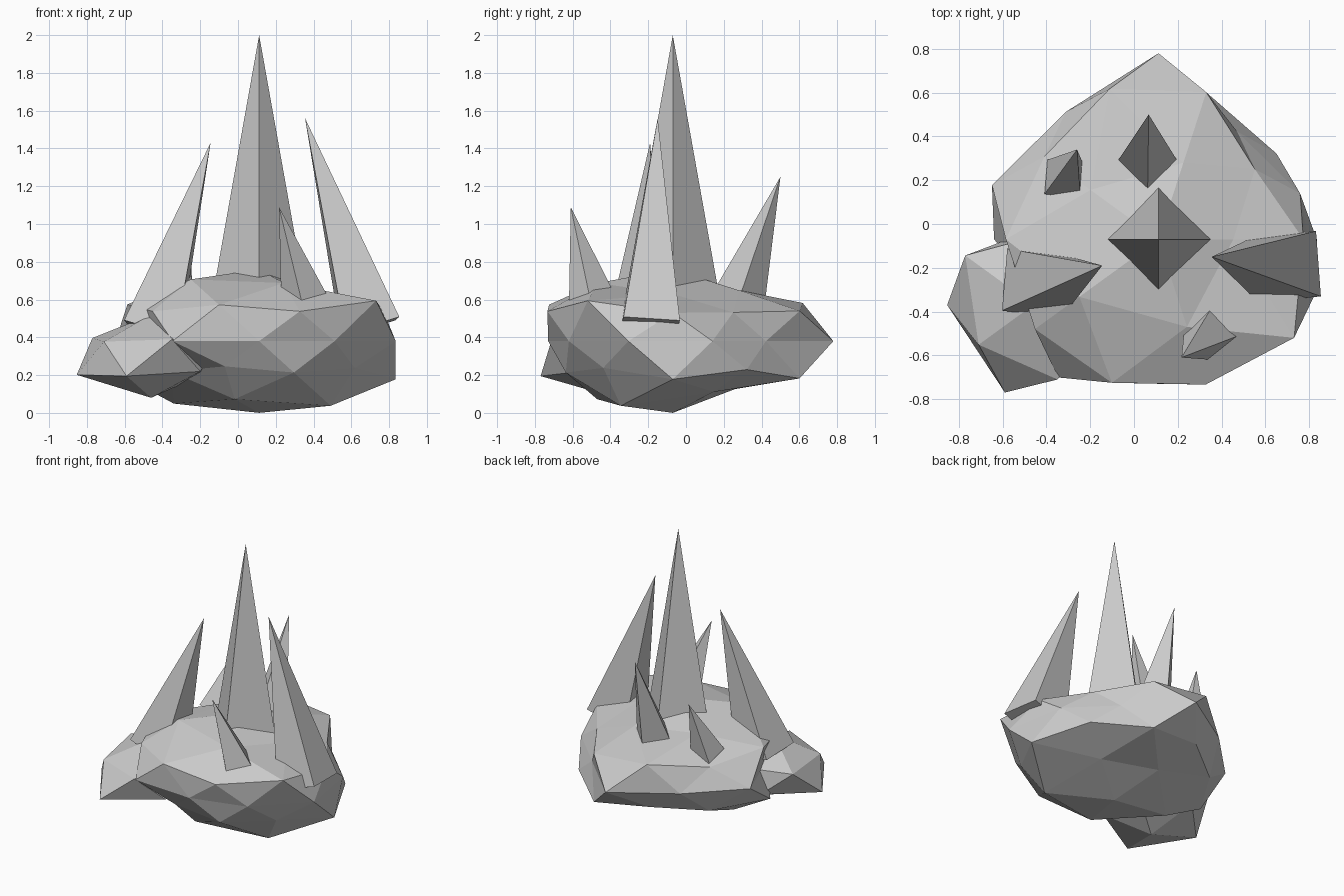
import bpy, bmesh, math
from mathutils import Vector, Matrix

if "Cube" in bpy.data.objects:
    bpy.data.objects.remove(bpy.data.objects["Cube"])


def finish(bm, name):
    bmesh.ops.recalc_face_normals(bm, faces=bm.faces[:])
    me = bpy.data.meshes.new(name)
    bm.to_mesh(me)
    bm.free()
    ob = bpy.data.objects.new(name, me)
    bpy.context.collection.objects.link(ob)
    return ob


def rock(name, centre, squash, subdiv, default, rows):
    """Icosphere whose vertices get a radius per ring (height -> radii by angle)."""
    bm = bmesh.new()
    bmesh.ops.create_icosphere(bm, subdivisions=subdiv, radius=1)
    for v in bm.verts:
        d = v.co.normalized()
        r = default
        for h, (start, radii) in rows.items():
            if abs(d.z - h) < 0.03 and d.xy.length > 0.1:
                step = 360 / len(radii)
                ang = math.degrees(math.atan2(d.y, d.x))
                r = radii[round((ang - start) / step) % len(radii)]
        v.co = Vector(centre) + Vector((d.x, d.y, d.z * squash)) * r
    return finish(bm, name)


def spike(name, tip, base, corner):
    """Four-sided pyramid, base square to its axis, first corner along an offset."""
    tip, base, corner = Vector(tip), Vector(base), Vector(corner)
    axis = (tip - base).normalized()
    size = corner.length
    corner = (corner - axis * corner.dot(axis)).normalized() * size
    bm = bmesh.new()
    ring = [bm.verts.new(base + Matrix.Rotation(i * math.pi / 2, 3, axis) @ corner)
            for i in range(4)]
    top = bm.verts.new(tip)
    for i in range(4):
        bm.faces.new((ring[i], ring[(i + 1) % 4], top))
    bm.faces.new(ring[::-1])
    return finish(bm, name)


# main boulder
rock("main_rock", (0.112, -0.07, 0.38), 0.452, 2, 0.84, {
    0.851: (0, [.65, .70, .73, .85, .80]),
    0.526: (36, [.64, .85, .82, .81, .90]),
    0.447: (0, [.74, .79, .72, .78, .78]),
    0.0: (18, [.68, .61, .85, .72, .80, .62, .78, .66, .68, .76]),
    -0.447: (36, [.745, .72, .84, .66, .70]),
    -0.526: (0, [.85, .83, .75, .68, .70]),
    -0.851: (36, [.70, .66, .86, .80, .89]),
})

# small boulder at the front left
rock("side_rock", (-0.46, -0.37, 0.30), 0.5, 1, 0.44, {
    0.447: (0, [.40, .40, .43, .345, .40]),
    -0.447: (36, [.40, .36, .44, .47, .36]),
})

# crystal spikes
spike("centre_spike", (.112, -.07, 2.0), (.112, -.07, .62), (.246, 0, 0))
spike("right_spike", (.355, -.15, 1.56), (.70, -.195, .455), (.15, -.135, .065))
spike("left_spike", (-.145, -.19, 1.43), (-.455, -.27, .435), (-.145, -.125, .065))
spike("back_spike", (.067, .50, 1.25), (.062, .27, .57), (.148, 0, 0))
spike("front_spike", (.217, -.61, 1.09), (.36, -.49, .56), (.13, -.015, .03))
spike("small_back_spike", (-.26, .34, .96), (-.32, .205, .56), (-.09, -.075, .01))
